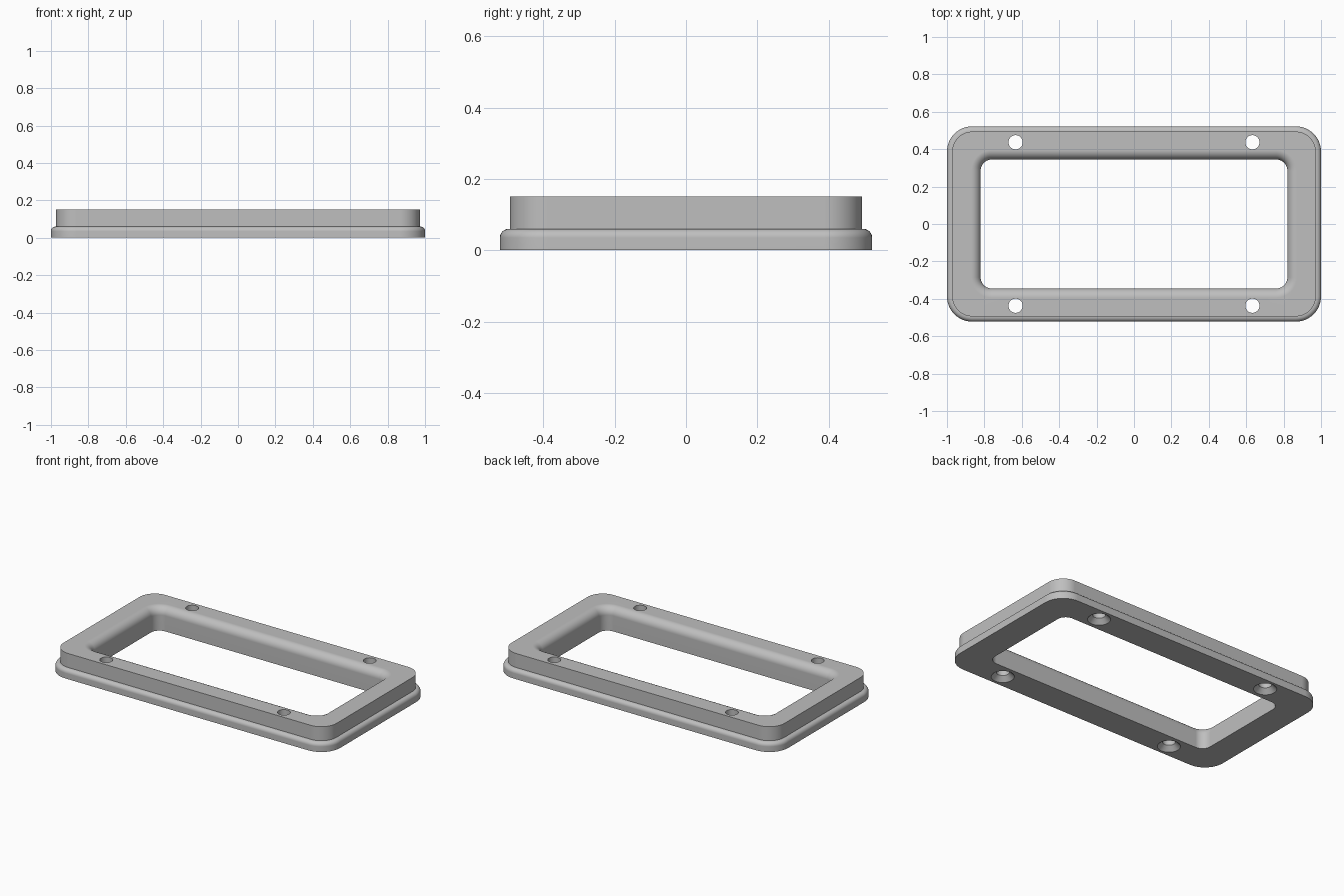
import bpy, bmesh, math

if "Cube" in bpy.data.objects:
    bpy.data.objects.remove(bpy.data.objects["Cube"])

grey = bpy.data.materials.new("light grey")
grey.diffuse_color = (0.52, 0.52, 0.52, 1)
grey.use_nodes = True
grey.node_tree.nodes["Principled BSDF"].inputs["Base Color"].default_value = grey.diffuse_color

HX, HY, R = 1.0, 0.522, 0.135   # outer half sizes and corner radius
OX, OY, OR = 0.82, 0.345, 0.06  # opening half sizes and corner radius
TOP, LEDGE = 0.15, 0.06
SEG = 12


def ring(bm, hx, hy, r, z):
    """Rounded rectangle of vertices at height z."""
    verts = []
    for i, (sx, sy) in enumerate([(1, 1), (-1, 1), (-1, -1), (1, -1)]):
        for k in range(SEG + 1):
            a = math.pi / 2 * (i + k / SEG)
            verts.append(bm.verts.new((sx * (hx - r) + r * math.cos(a),
                                       sy * (hy - r) + r * math.sin(a), z)))
    return verts


def arc(n):
    return [math.pi / 2 * k / n for k in range(n + 1)]


# Cross-section of the frame, as (offset from outline, height) for each side
flange, fillet = 0.025, 0.05
outer = [(0, 0)]
outer += [(-flange * (1 - math.cos(a)), LEDGE - flange * (1 - math.sin(a))) for a in arc(6)]
outer += [(-0.028, LEDGE), (-0.028, TOP)]
inner = [(fillet * (1 - math.sin(a)), TOP - fillet * (1 - math.cos(a))) for a in arc(8)]
inner += [(0, 0)]

# Frame: stacked rounded rectangles bridged into a closed band
bm = bmesh.new()
rings = [ring(bm, HX + d, HY + d, R + d, z) for d, z in outer]
rings += [ring(bm, OX + d, OY + d, OR + d, z) for d, z in inner]
for a, b in zip(rings, rings[1:] + rings[:1]):
    n = len(a)
    for i in range(n):
        j = (i + 1) % n
        bm.faces.new((a[i], a[j], b[j], b[i]))
bmesh.ops.recalc_face_normals(bm, faces=bm.faces)
mesh = bpy.data.meshes.new("frame")
bm.to_mesh(mesh)
bm.free()
mesh.materials.append(grey)
frame = bpy.data.objects.new("frame", mesh)
bpy.context.collection.objects.link(frame)

# Countersunk screw holes: a lathed cutter at each position
bm = bmesh.new()
profile = [(0.078, -0.01), (0.038, 0.03), (0.038, TOP + 0.05)]
N = 32
for sx in (-1, 1):
    for sy in (-1, 1):
        loops = [[bm.verts.new((sx * 0.633 + r * math.cos(2 * math.pi * k / N),
                                sy * 0.437 + r * math.sin(2 * math.pi * k / N), z))
                  for k in range(N)] for r, z in profile]
        for a, b in zip(loops, loops[1:]):
            for k in range(N):
                j = (k + 1) % N
                bm.faces.new((a[k], a[j], b[j], b[k]))
        bm.faces.new(loops[0][::-1])
        bm.faces.new(loops[-1])
bmesh.ops.recalc_face_normals(bm, faces=bm.faces)
mesh = bpy.data.meshes.new("hole_cutter")
bm.to_mesh(mesh)
bm.free()
mesh.materials.append(grey)
cutter = bpy.data.objects.new("hole_cutter", mesh)
bpy.context.collection.objects.link(cutter)
cutter.hide_render = True

# Cut the holes, then smooth the rounded parts
bpy.context.view_layer.objects.active = frame
frame.select_set(True)
cut = frame.modifiers.new("screw_holes", 'BOOLEAN')
cut.operation = 'DIFFERENCE'
cut.solver = 'EXACT'
cut.object = cutter
bpy.ops.object.modifier_apply(modifier=cut.name)
bpy.data.objects.remove(cutter)
bpy.ops.object.shade_smooth_by_angle(angle=math.radians(30))
weighted = frame.modifiers.new("even_shading", 'WEIGHTED_NORMAL')
weighted.keep_sharp = True
